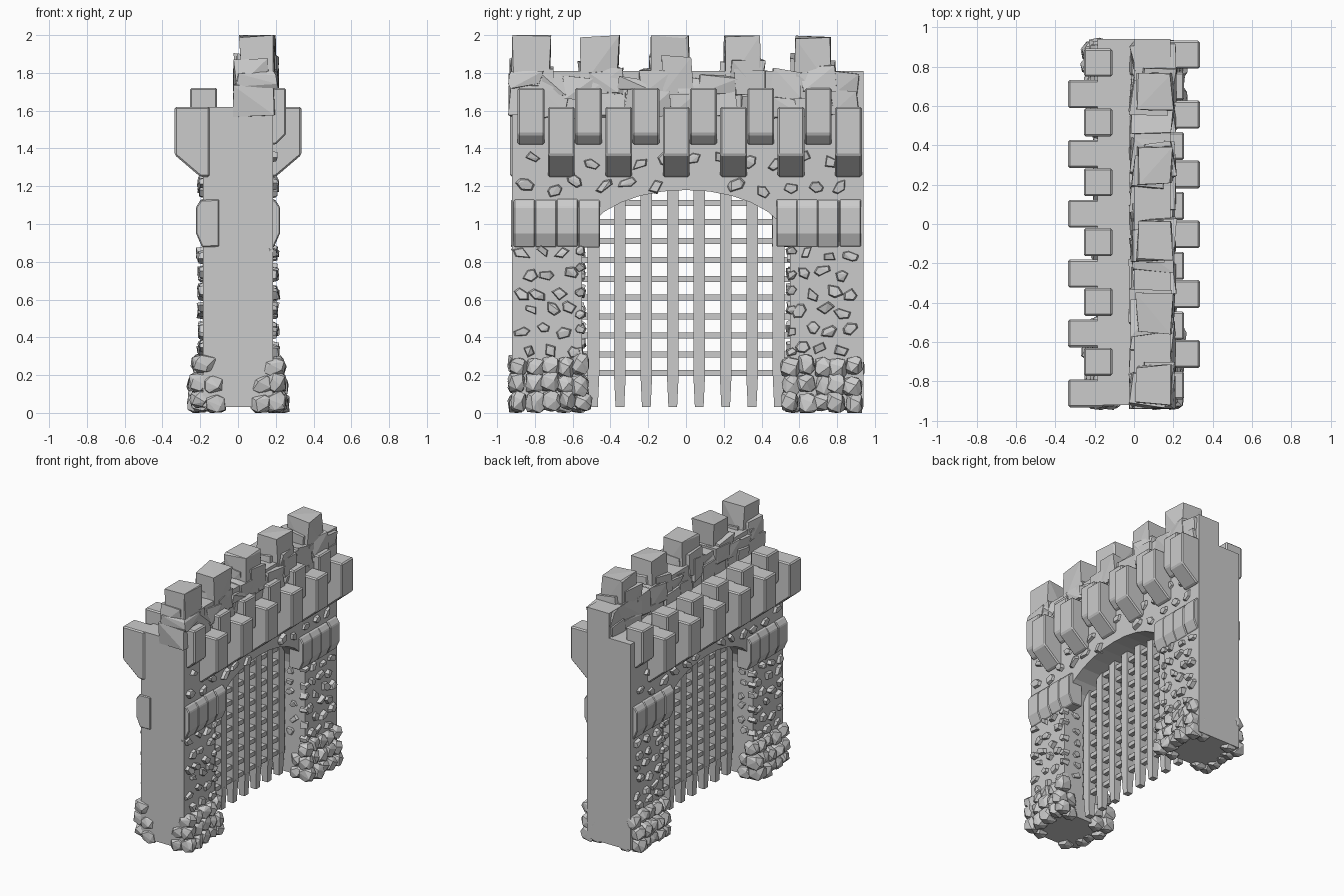
import bpy, bmesh, math, random
from mathutils import Vector, Matrix

if "Cube" in bpy.data.objects:
    bpy.data.objects.remove(bpy.data.objects["Cube"])

random.seed(7)
U = random.uniform


def finish(name, bm, bevel=0.0):
    bmesh.ops.recalc_face_normals(bm, faces=bm.faces)
    me = bpy.data.meshes.new(name)
    bm.to_mesh(me)
    bm.free()
    ob = bpy.data.objects.new(name, me)
    bpy.context.scene.collection.objects.link(ob)
    if bevel:
        m = ob.modifiers.new("bevel", "BEVEL")
        m.width, m.segments = bevel, 1
    return ob


def hull(bm, pts):
    vs = [bm.verts.new(p) for p in pts]
    bmesh.ops.convex_hull(bm, input=vs)
    for v in vs:
        if v.is_valid and not v.link_faces:
            bm.verts.remove(v)


def box(bm, lo, hi):
    lo, hi = Vector(lo), Vector(hi)
    s = hi - lo
    bmesh.ops.create_cube(bm, size=1, matrix=Matrix.Translation((lo + hi) / 2) @ Matrix.Diagonal((*s, 1)))


def prism(bm, profile, axis, a, b):
    """Extrude a 2D profile along x (profile = y,z) or y (profile = x,z)."""
    at = (lambda p, t: (t, p[0], p[1])) if axis == "x" else (lambda p, t: (p[0], t, p[1]))
    f = bm.faces.new([bm.verts.new(at(p, a)) for p in profile])
    r = bmesh.ops.extrude_face_region(bm, geom=[f], use_keep_orig=True)
    d = (b - a, 0, 0) if axis == "x" else (0, b - a, 0)
    bmesh.ops.translate(bm, vec=d, verts=[v for v in r["geom"] if isinstance(v, bmesh.types.BMVert)])


def boulder(bm, c, r):
    """Rounded faceted stone."""
    pts = []
    for i in range(18):
        t, h = i * 2.4 + U(-.3, .3), 1 - (2 * i + 1) / 18
        w = math.sqrt(1 - h * h)
        d = Vector((w * math.cos(t), w * math.sin(t), h))
        d = Vector([math.copysign(abs(k) ** 0.7, k) for k in d]) * U(.9, 1.06)
        pts.append((c[0] + d.x * r[0], c[1] + d.y * r[1], max(0, c[2] + d.z * r[2])))
    hull(bm, pts)


def chunk(bm, lo, hi, j):
    """Broken block: box with jittered and cut corners."""
    pts = []
    for x in (0, 1):
        for y in (0, 1):
            for z in (0, 1):
                p = [(lo, hi)[k][i] for i, k in enumerate((x, y, z))]
                for _ in range(2 if random.random() < .35 else 1):
                    q = [v + (1, -1)[k] * U(-.1, 1) * j for v, k in zip(p, (x, y, z))]
                    pts.append((q[0], q[1], min(q[2], 2.0)))
    hull(bm, pts)


def chip(bm, origin, n, u, v, ru, rv, h):
    """Angular stone sticking out of a wall along n."""
    k, a0, tilt = random.choice((4, 5, 5, 6)), U(0, 6.28), U(-.8, .8)
    n, u, v = Vector(n), Vector(u), Vector(v)
    u, v = u * math.cos(tilt) + v * math.sin(tilt), v * math.cos(tilt) - u * math.sin(tilt)
    pts = []
    for i in range(k):
        a = a0 + 6.283 * (i + U(-.25, .25)) / k
        e = u * math.cos(a) * ru + v * math.sin(a) * rv
        pts += [Vector(origin) + e - n * .02, Vector(origin) + e * .7 + n * h * U(.6, 1.1)]
    hull(bm, pts)


def arch(y):
    return .88 + .3 * math.sqrt(max(0, 1 - (y / .55) ** 2))


# Wall with arched opening
bm = bmesh.new()
prof = [(.55, .03), (.94, .03), (.94, 1.62), (-.92, 1.62), (-.92, .03), (-.55, .03)]
for i in range(15):
    y = -.55 * math.cos(math.pi * i / 14)
    prof.append((y, arch(y)))
prism(bm, prof, "x", -.185, .185)
finish("gate_wall", bm)

# Portcullis: vertical bars with tapered feet, and cross bars
bm = bmesh.new()
for i in range(8):
    y = -.49 + .14 * i
    top = arch(y) + .05
    box(bm, (-.03, y - .031, .2), (.03, y + .031, top))
    hull(bm, [(sx * w, y + sy * w, z) for w, z in ((.023, .03), (.031, .2)) for sx in (-1, 1) for sy in (-1, 1)])
for i in range(10):
    z = .21 + .1 * i
    w = .57 if z < .9 else .5
    box(bm, (-.018, -w, z - .016), (.018, w, z + .016))
finish("portcullis", bm)

# Corbels on both faces; the rear set is the front set turned half round
bm = bmesh.new()
for s in (1, -1):
    for i in range(6):
        yo, yi = s * (.86 - .304 * i), s * (.70 - .304 * i)
        outer = [(.15, 1.62), (.335, 1.62), (.335, 1.365), (.2, 1.25), (.15, 1.25)]
        inner = [(.11, 1.72), (.255, 1.72), (.255, 1.475), (.2, 1.42), (.11, 1.42)]
        for y, p in ((yo, outer), (yi, inner)):
            prism(bm, [(s * x, z) for x, z in p], "y", y - .071, y + .071)
finish("corbels", bm, .009)

# Impost blocks beside the arch
bm = bmesh.new()
for s in (1, -1):
    for y in (-.855, -.742, -.628, -.512, .535, .642, .752, .87):
        d = U(-.004, .004)
        p = [(.1, 1.13), (.195, 1.13 + d), (.222, 1.09), (.222, .95), (.19, .88 + d), (.1, .88)]
        prism(bm, [(s * x, z) for x, z in p], "y", s * y - .057, s * y + .057)
finish("impost_blocks", bm, .006)

# Parapet on the outer half of the wall top, with cracked facing
bm = bmesh.new()
box(bm, (0, -.92, 1.55), (.185, .94, 1.81))
finish("parapet", bm)
bm = bmesh.new()
y = -.94
while y < .8:
    w = U(.12, .2)
    zs = U(1.66, 1.74)
    for z0, z1 in ((1.56, zs + .02), (zs - .02, U(1.78, 1.84))):
        k = U(-.03, .03)
        chunk(bm, (-.025, y + k, z0), (.212, min(y + w + .03 + k, .93), z1), .03)
    y += w

# Merlons
for yc in (-.82, -.455, -.085, .295, .67):
    chunk(bm, (.005, yc - .105, 1.72), (.2, yc + .105, 2.0), .022)
    chunk(bm, (-.025, yc - .12, 1.7), (.17, yc + .08, U(1.86, 1.93)), .035)
    chunk(bm, (.03, yc - .07, 1.68), (.215, yc + .125, U(1.83, 1.9)), .035)
for v in bm.verts:
    v.co.y = max(v.co.y, -.945)
bmesh.ops.dissolve_limit(bm, angle_limit=.06, verts=bm.verts, edges=bm.edges)
finish("merlons", bm)

# Rounded footing stones
bm = bmesh.new()
for sx in (1, -1):
    for sy in (1, -1):
        for row, (z, xo) in enumerate(((.06, .205), (.15, .2), (.25, .185))):
            for i in range(5):
                y = sy * (.555 + .083 * i + U(-.012, .012))
                boulder(bm, (sx * (xo + U(-.012, .008)), y, z + U(-.015, .015)),
                        (U(.055, .068), U(.046, .058), U(.052, .064)))
        # stones wrapping the outer corners and the jambs
        for x, z in ((.12, .05), (.13, .15)):
            boulder(bm, (sx * x, sy * .895, z), (.06, .05, .055))
            boulder(bm, (sx * x, sy * .565, z), (.06, .05, .055))
finish("footing_stones", bm)

# Angular stones set in the wall faces, jambs and arch band
bm = bmesh.new()
for sx in (1, -1):
    for sy in (1, -1):
        for r in range(6):
            z = .34 + .1 * r
            for c in range(3):
                y = .605 + .115 * c + (.05 if r % 2 else 0) + U(-.02, .02)
                chip(bm, (sx * .185, sy * min(y, .87), z + U(-.02, .02)), (sx, 0, 0), (0, 1, 0), (0, 0, 1),
                     U(.04, .062), U(.028, .043), U(.02, .036))
            # edge stones straddling the jamb corner
            chip(bm, (sx * .175, sy * .56, z + U(-.02, .03)), (sx, 0, 0), (0, 1, 0), (0, 0, 1), .035, .03, .035)
    for r, z in enumerate((1.2, 1.33)):
        for c in range(13):
            y = -.85 + .14 * c + .06 * r + U(-.025, .025)
            zz = z + U(-.03, .03)
            if abs(y) < .88 and zz > arch(y) + .03:
                chip(bm, (sx * .185, y, zz), (sx, 0, 0), (0, 1, 0), (0, 0, 1), U(.045, .065), U(.03, .042), U(.018, .032))
    for r in range(6):
        for x in (-.1, .08):
            chip(bm, (x + U(-.02, .02), sx * .55, .36 + .095 * r + U(-.02, .02)), (0, -sx, 0), (1, 0, 0), (0, 0, 1),
                 U(.035, .05), U(.028, .04), U(.012, .022))
bmesh.ops.dissolve_limit(bm, angle_limit=.05, verts=bm.verts, edges=bm.edges)
finish("wall_stones", bm)
